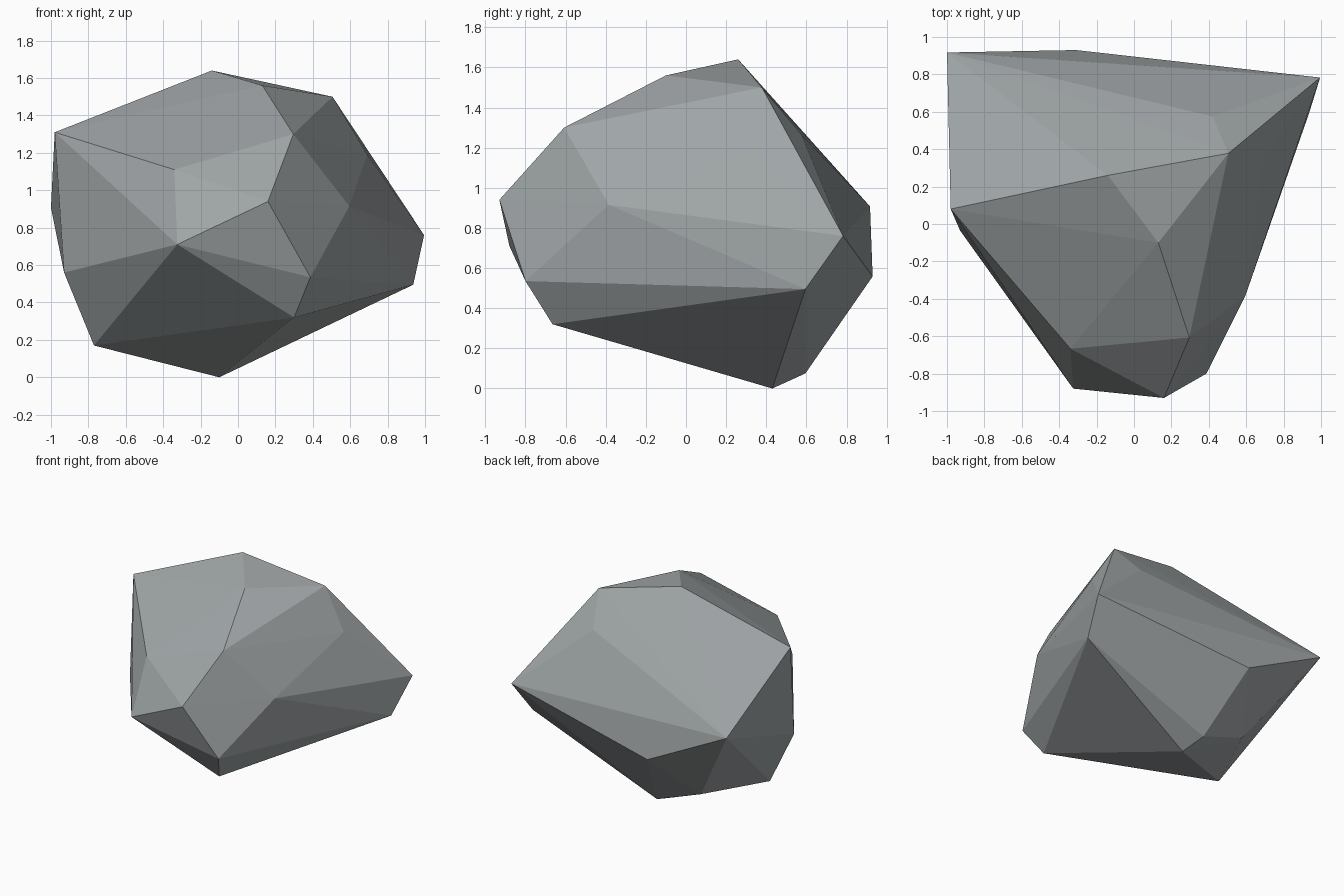
import bpy
import bmesh

# Remove the default cube
cube = bpy.data.objects.get("Cube")
if cube:
    bpy.data.objects.remove(cube, do_unlink=True)

# Corner points of the boulder, grouped by region
crown = [(-.14, .26, 1.64), (.13, -.10, 1.56), (.505, .378, 1.50), (-.98, .08, 1.31)]
front = [(.296, -.607, 1.30), (-.34, -.667, 1.11), (.16, -.93, .94),
         (-.325, -.88, .71), (.387, -.80, .535), (.30, -.665, .32)]
sides = [(.595, -.385, .915), (.69, .35, 1.19), (.995, .783, .76),
         (.937, .595, .495), (-.93, -.035, .56)]
back = [(.42, .575, 1.266), (-1, .917, .907), (-.31, .93, .558)]
base = [(-.77, .04, .17), (-.10, .43, 0), (-.16, .595, .075), (-.54, .58, .21)]

# Wrap the points in a faceted shell
bm = bmesh.new()
for p in crown + front + sides + back + base:
    bm.verts.new(p)
bmesh.ops.convex_hull(bm, input=bm.verts[:])
bmesh.ops.recalc_face_normals(bm, faces=bm.faces[:])
mesh = bpy.data.meshes.new("boulder")
bm.to_mesh(mesh)
bm.free()
rock = bpy.data.objects.new("boulder", mesh)
bpy.context.collection.objects.link(rock)

# Plain cool grey stone
stone = bpy.data.materials.new("stone grey")
stone.use_nodes = True
colour = (.35, .378, .386, 1)
stone.diffuse_color = colour
bsdf = stone.node_tree.nodes["Principled BSDF"]
bsdf.inputs["Base Color"].default_value = colour
bsdf.inputs["Roughness"].default_value = .9
mesh.materials.append(stone)
